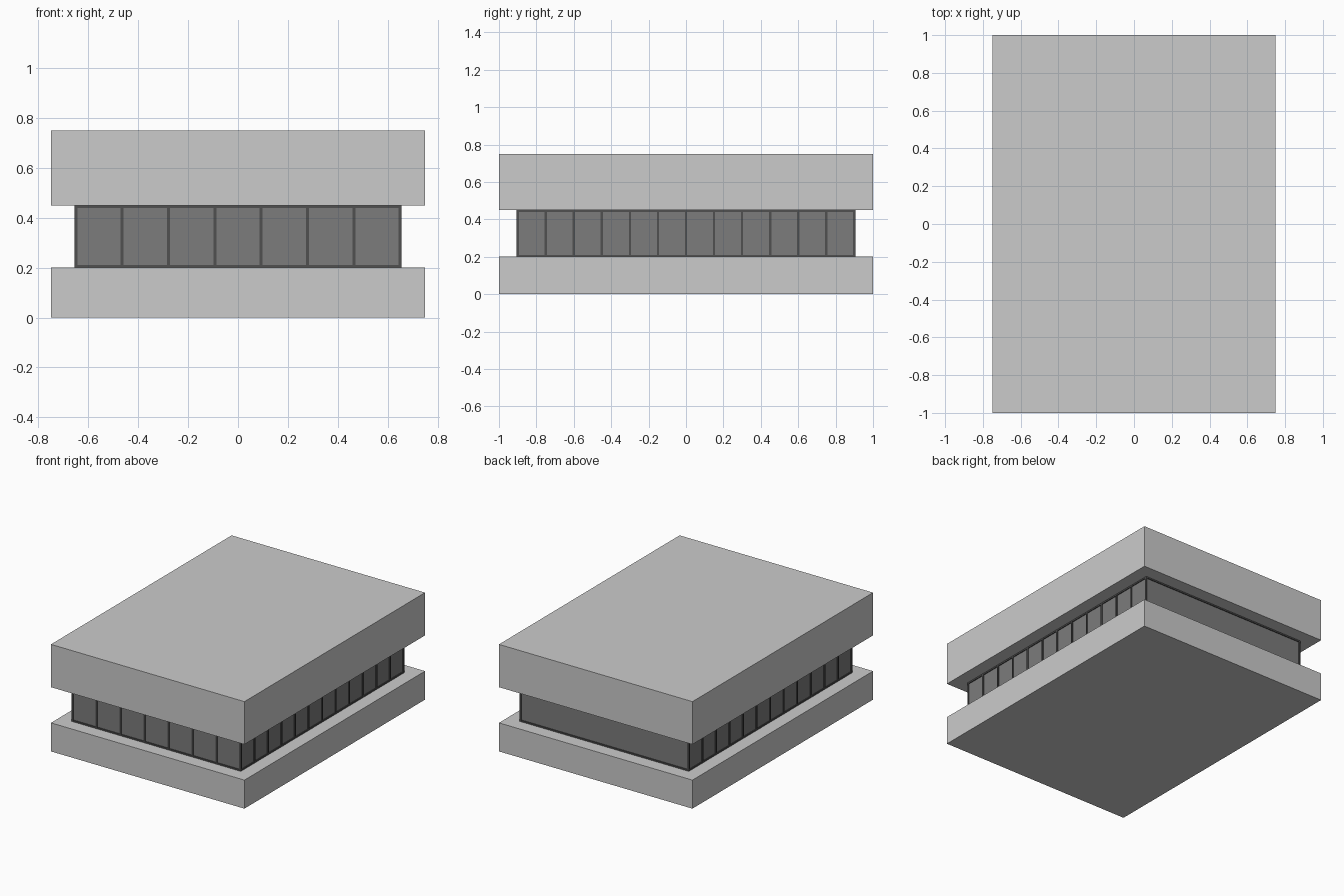
import bpy

if "Cube" in bpy.data.objects:
    bpy.data.objects.remove(bpy.data.objects["Cube"])


def material(name, v):
    m = bpy.data.materials.new(name)
    m.diffuse_color = (v, v, v, 1)
    m.use_nodes = True
    m.node_tree.nodes["Principled BSDF"].inputs["Base Color"].default_value = m.diffuse_color
    return m


GLASS = material("dark_glass", 0.2)
FRAME = material("dark_frame", 0.08)


def box(name, x, y, z, mat=None):
    """Box from (min, max) ranges on each axis."""
    bpy.ops.mesh.primitive_cube_add(size=1, location=[sum(r) / 2 for r in (x, y, z)])
    ob = bpy.context.object
    ob.name = name
    ob.scale = [r[1] - r[0] for r in (x, y, z)]
    bpy.ops.object.transform_apply(location=False, rotation=False, scale=True)
    if mat:
        ob.data.materials.append(mat)
    return ob


Z0, Z1 = 0.20, 0.45     # recessed glazed band
GX, GY = 0.65, 0.90     # half sizes of the glazed core
P, W = 0.006, 0.006     # frame protrusion, mullion half width

# Solid slabs above and below the glazing
box("lower_slab", (-0.75, 0.75), (-1, 1), (0, Z0))
box("upper_slab", (-0.75, 0.75), (-1, 1), (Z1, 0.75))
box("glass_core", (-GX, GX), (-GY, GY), (Z0, Z1), GLASS)

# Rails around the top and bottom of the glass
for name, z in (("bottom_rail", (Z0, Z0 + 0.01)), ("top_rail", (Z1 - 0.01, Z1))):
    box(name, (-GX - P, GX + P), (-GY - P, GY + P), z, FRAME)

# Front mullions (the back is left plain)
for i in range(1, 7):
    x = -GX + i * 2 * GX / 7
    box("front_mullion", (x - W, x + W), (-GY - P, -GY + P), (Z0, Z1), FRAME)

# Side mullions on both sides
for s in (-1, 1):
    for i in range(1, 12):
        y = -GY + i * 2 * GY / 12
        box("side_mullion", (s * GX - P, s * GX + P), (y - W, y + W), (Z0, Z1), FRAME)

# Corner posts
for sx in (-1, 1):
    for sy in (-1, 1):
        box("corner_post", (sx * GX - P, sx * GX + P), (sy * GY - P, sy * GY + P), (Z0, Z1), FRAME)
